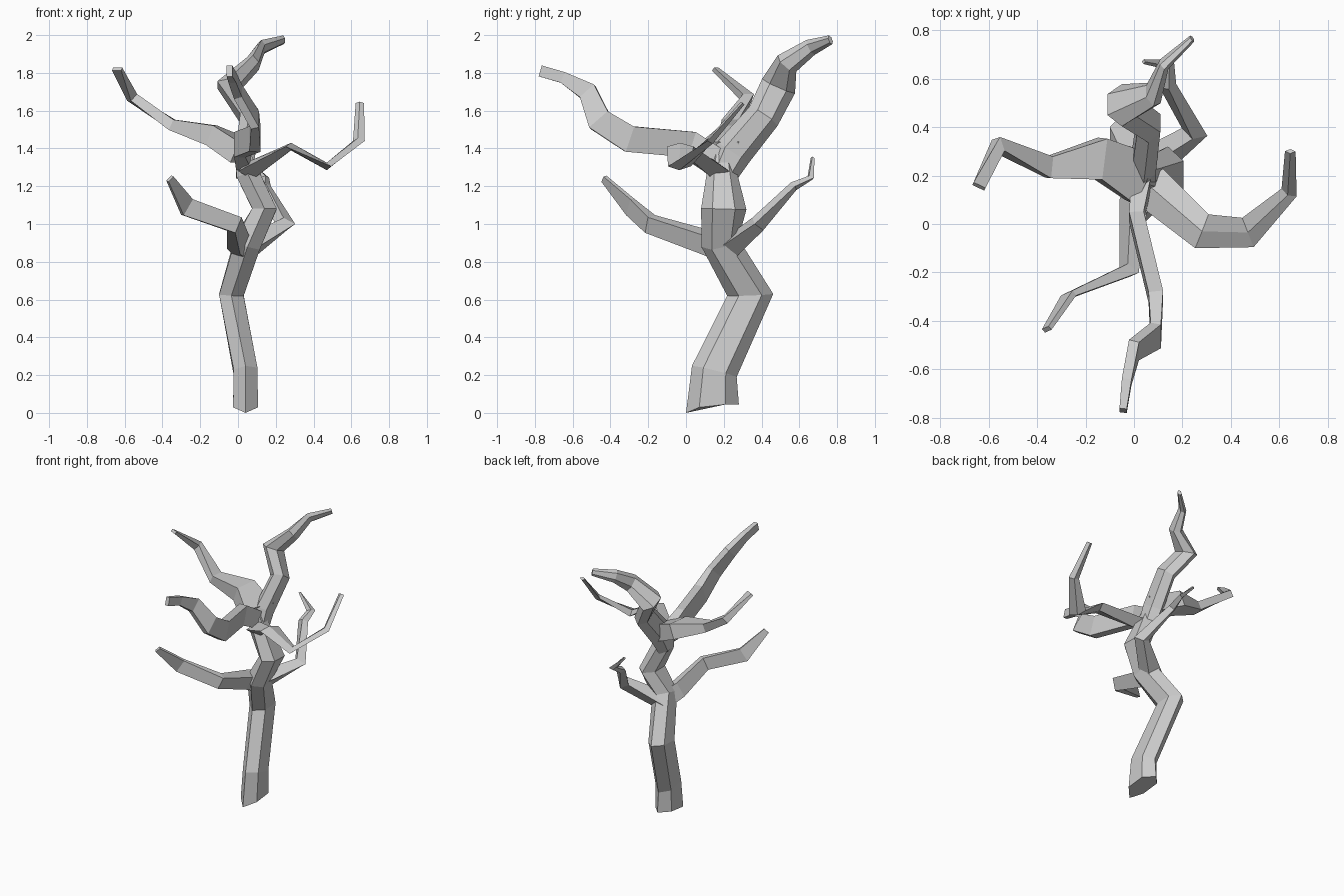
import bpy, bmesh, math
from mathutils import Vector

# cross-sections as unit (wide, thin) outlines
HEX = [(math.cos(k * math.pi / 3), math.sin(k * math.pi / 3) / 0.866) for k in range(6)]
BOX = [(1, -1), (1, 1), (-1, 1), (-1, -1)]
DIAMOND = [(1, 0), (0, 1), (-1, 0), (0, -1)]


def limb(name, section, thin_axis, rings):
    """Faceted tube; each ring is x, y, z, half width, half thickness."""
    bm = bmesh.new()
    pts = [Vector(r[:3]) for r in rings]
    loops = []
    for i, r in enumerate(rings):
        t = Vector((0, 0, 0))
        if i > 0:
            t += (pts[i] - pts[i - 1]).normalized()
        if i < len(pts) - 1:
            t += (pts[i + 1] - pts[i]).normalized()
        t.normalize()
        thin = Vector(thin_axis)
        thin = (thin - t * thin.dot(t)).normalized()
        wide = thin.cross(t)
        loops.append([bm.verts.new(pts[i] + wide * u * r[3] + thin * v * r[4])
                      for u, v in section])
    n = len(section)
    for a, b in zip(loops, loops[1:]):
        for k in range(n):
            bm.faces.new((a[k], a[(k + 1) % n], b[(k + 1) % n], b[k]))
    bm.faces.new(loops[0][::-1])
    bm.faces.new(loops[-1])
    bmesh.ops.recalc_face_normals(bm, faces=bm.faces)
    me = bpy.data.meshes.new(name)
    bm.to_mesh(me)
    bm.free()
    ob = bpy.data.objects.new(name, me)
    bpy.context.collection.objects.link(ob)
    return ob


# trunk
trunk = limb("trunk", HEX, (1, 0, 0), [
    (0.04, 0.14, 0.023, 0.14, 0.066), (0.04, 0.15, 0.22, 0.122, 0.063),
    (-0.035, 0.34, 0.625, 0.122, 0.065), (0.05, 0.18, 0.90, 0.10, 0.07),
    (0.14, 0.20, 1.08, 0.12, 0.065), (0.05, 0.19, 1.27, 0.08, 0.06),
    (0.03, 0.19, 1.36, 0.06, 0.04)])
# only the front corner of the foot touches the ground
for v in trunk.data.vertices[:6]:
    v.co.z = min(0.045, 0.42 * max(v.co.y, 0))

# lower branches
limb("low_front_branch", BOX, (0.4, -0.9, 0), [
    (0.04, 0.20, 0.87, 0.06, 0.045), (0.0, 0.10, 0.905, 0.055, 0.04),
    (-0.02, -0.19, 1.00, 0.045, 0.03), (-0.27, -0.295, 1.09, 0.05, 0.013),
    (-0.36, -0.435, 1.24, 0.02, 0.01)])
limb("low_back_branch", DIAMOND, (0, 0, 1), [
    (0.03, 0.22, 0.86, 0.08, 0.07), (0.25, 0.38, 1.00, 0.055, 0.045),
    (0.14, 0.57, 1.20, 0.035, 0.025), (0.14, 0.66, 1.245, 0.03, 0.015),
    (0.04, 0.67, 1.35, 0.01, 0.01)])

# upper branches
limb("right_branch", DIAMOND, (0, 0, 1), [
    (0.06, 0.16, 1.28, 0.09, 0.05), (0.28, -0.03, 1.41, 0.075, 0.02),
    (0.47, -0.035, 1.305, 0.065, 0.02), (0.64, 0.13, 1.44, 0.035, 0.02),
    (0.645, 0.30, 1.64, 0.022, 0.012)])
limb("left_branch", BOX, (0, 0, 1), [
    (0.03, 0.19, 1.38, 0.11, 0.06), (-0.14, 0.27, 1.47, 0.085, 0.055),
    (-0.35, 0.235, 1.525, 0.045, 0.03), (-0.56, 0.325, 1.67, 0.03, 0.025),
    (-0.64, 0.155, 1.82, 0.027, 0.01)])
limb("front_branch", BOX, (1, 0, 0), [
    (0.03, 0.17, 1.34, 0.06, 0.04), (0.01, 0.03, 1.42, 0.07, 0.03),
    (0.09, -0.30, 1.45, 0.07, 0.03), (0.09, -0.46, 1.55, 0.065, 0.022),
    (0.0, -0.52, 1.70, 0.05, 0.022), (-0.03, -0.65, 1.775, 0.03, 0.02),
    (-0.045, -0.77, 1.81, 0.03, 0.015)])
limb("back_leader", HEX, (1, 0, 0), [
    (0.04, 0.19, 1.26, 0.08, 0.05), (0.04, 0.25, 1.38, 0.10, 0.05),
    (0.06, 0.41, 1.57, 0.09, 0.05), (-0.05, 0.49, 1.73, 0.095, 0.06),
    (0.08, 0.535, 1.85, 0.065, 0.035), (0.125, 0.66, 1.935, 0.045, 0.02),
    (0.24, 0.765, 1.975, 0.025, 0.012)])
